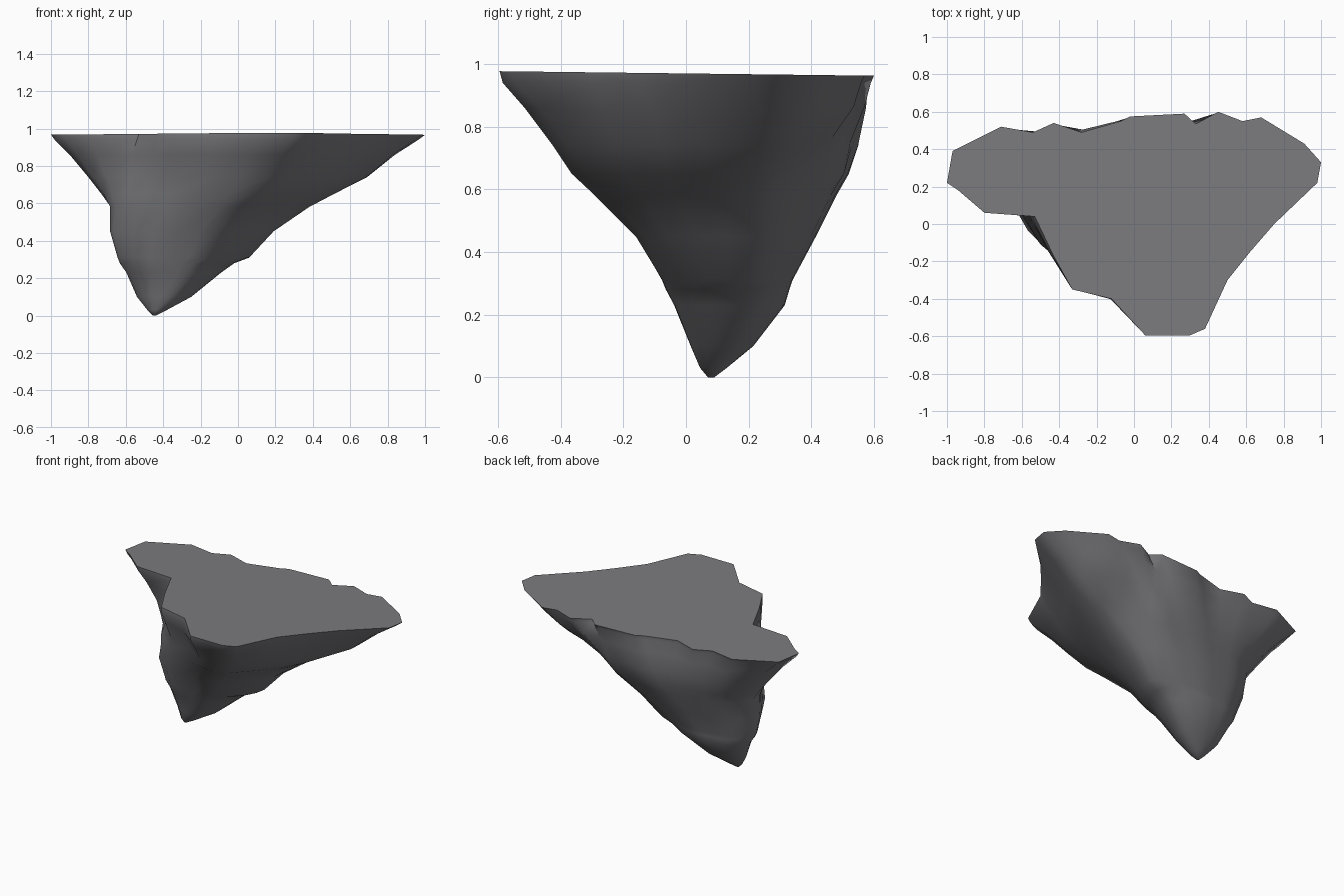
import bpy, bmesh, math
from mathutils import Vector

if "Cube" in bpy.data.objects:
    bpy.data.objects.remove(bpy.data.objects["Cube"])

# Plan outline of the flat top, clockwise from the left tip
TOP = [(-1, .22), (-.97, .39), (-.71, .52), (-.54, .49), (-.43, .54), (-.28, .49),
       (-.07, .55), (-.02, .575), (.27, .59), (.33, .535), (.45, .6), (.58, .55),
       (.68, .57), (.91, .43), (1, .33), (.98, .22), (.75, 0), (.62, -.15), (.5, -.3),
       (.38, -.56), (.3, -.595), (.06, -.595), (-.12, -.4), (-.33, -.35), (-.43, -.17),
       (-.53, .04), (-.8, .06), (-.94, .18)]

# Lower layers: height, x range, y range, roundness
LAYERS = [(.94, -.98, .965, -.585, .59, .03), (.86, -.9, .84, -.515, .575, .15),
          (.74, -.8, .69, -.425, .55, .3), (.65, -.73, .52, -.365, .52, .42),
          (.58, -.68, .38, -.29, .48, .5), (.45, -.67, .19, -.16, .415, .6),
          (.31, -.63, .06, -.075, .34, .65), (.28, -.62, -.02, -.06, .33, .65),
          (.23, -.59, -.09, -.035, .315, .7), (.1, -.54, -.25, .015, .215, .8),
          (.03, -.485, -.38, .045, .13, 1), (0, -.455, -.44, .07, .09, 1)]

# Bulges and hollows: centre, radius, push
BUMPS = [((-.57, -.03, .43), .33, (-.035, -.05, 0)),  # front left hip
         ((.45, .45, .68), .25, (-.03, -.04, .03)),   # hollow under the right wing
         ((-.2, -.3, .62), .2, (.02, .03, 0))]        # gully on the front


def ring(x0, x1, y0, y1, rnd):
    """Blend the top outline towards an ellipse, soften it, fit it to the given box."""
    pts = []
    for x, y in TOP:
        v = y / .6
        a = math.atan2(v, x)
        pts.append(Vector((x + (math.cos(a) - x) * rnd, v + (math.sin(a) - v) * rnd)))
    soft = min(1, rnd * 2)
    pts = [p.lerp((pts[i - 1] + 2 * p + pts[(i + 1) % len(pts)]) / 4, soft)
           for i, p in enumerate(pts)]
    xs, ys = [p.x for p in pts], [p.y for p in pts]
    fit = lambda t, s, lo, hi: lo + (t - min(s)) / (max(s) - min(s)) * (hi - lo)
    return [(fit(x, xs, x0, x1), fit(y, ys, y0, y1)) for x, y in pts]


def bumped(p):
    out = p.copy()
    for c, r, push in BUMPS:
        w = max(0, 1 - ((p - Vector(c)).length / r) ** 2)
        out += Vector(push) * w
    return out


rock = bpy.data.materials.new("grey rock")
rock.diffuse_color = (.2, .198, .212, 1)
rock.use_nodes = True
rock.node_tree.nodes["Principled BSDF"].inputs["Base Color"].default_value = rock.diffuse_color

# Floating rock: flat top and tapering layered underside
bm = bmesh.new()
rings = [[bm.verts.new((x, y, .97 - .012 * y)) for x, y in TOP]]
for z, *box in LAYERS:
    rings.append([bm.verts.new(bumped(Vector((x, y, z)))) for x, y in ring(*box)])
n = len(TOP)
bm.faces.new(rings[0])
bm.faces.new(rings[-1])
for a, b in zip(rings, rings[1:]):
    for i in range(n):
        j = (i + 1) % n
        bm.faces.new((a[i], a[j], b[j], b[i]))
bmesh.ops.recalc_face_normals(bm, faces=bm.faces)
bmesh.ops.triangulate(bm, faces=[f for f in bm.faces if len(f.verts) > 4])
mesh = bpy.data.meshes.new("rock_island")
bm.to_mesh(mesh)
bm.free()
mesh.materials.append(rock)
obj = bpy.data.objects.new("rock_island", mesh)
bpy.context.collection.objects.link(obj)
bpy.context.view_layer.objects.active = obj
obj.select_set(True)
bpy.ops.object.shade_smooth_by_angle(angle=math.radians(60))
